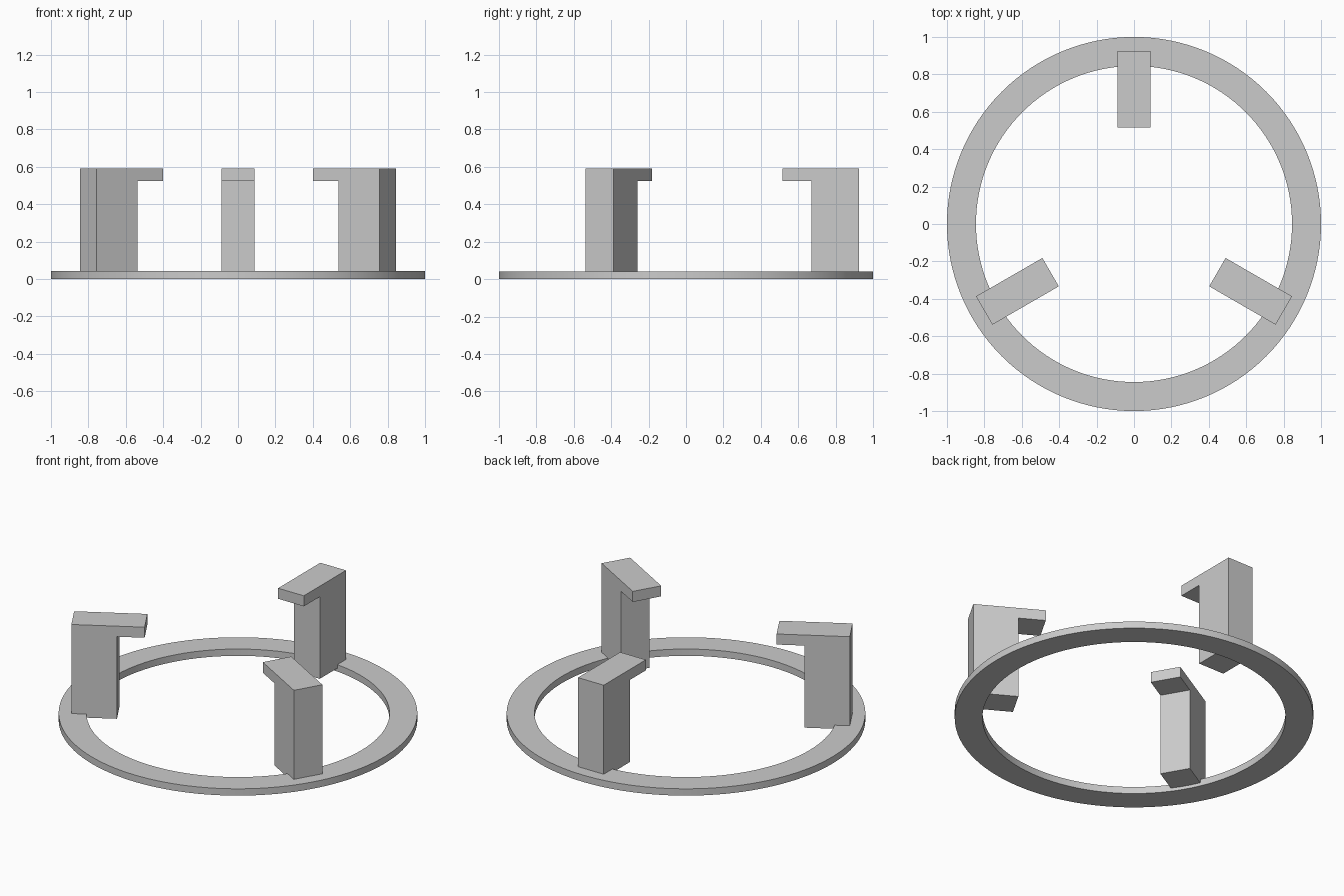
import bpy
import bmesh
import math
from mathutils import Matrix

cube = bpy.data.objects.get("Cube")
if cube:
    bpy.data.objects.remove(cube, do_unlink=True)

grey = bpy.data.materials.new("light grey")
grey.use_nodes = True
colour = (0.6, 0.6, 0.6, 1)
grey.diffuse_color = colour
grey.node_tree.nodes["Principled BSDF"].inputs["Base Color"].default_value = colour


def add_object(name, bm):
    bmesh.ops.recalc_face_normals(bm, faces=bm.faces)
    mesh = bpy.data.meshes.new(name)
    bm.to_mesh(mesh)
    bm.free()
    mesh.materials.append(grey)
    obj = bpy.data.objects.new(name, mesh)
    bpy.context.collection.objects.link(obj)
    return obj


# Flat base ring: a rectangular section spun around the z axis
def base_ring(inner, outer, height, segments):
    bm = bmesh.new()
    section = [(inner, 0), (outer, 0), (outer, height), (inner, height)]
    verts = [bm.verts.new((r, 0, z)) for r, z in section]
    edges = [bm.edges.new((verts[i], verts[i - 1])) for i in range(4)]
    bmesh.ops.spin(bm, geom=verts + edges, cent=(0, 0, 0), axis=(0, 0, 1),
                   angle=math.tau, steps=segments, use_merge=True)
    bmesh.ops.remove_doubles(bm, verts=bm.verts, dist=0.0001)
    return add_object("base_ring", bm)


# Hooked post: an L profile in the radial plane, extruded across its width
def hooked_post(name, angle, width):
    bm = bmesh.new()
    profile = [(0.67, 0.02), (0.925, 0.02), (0.925, 0.59),
               (0.515, 0.59), (0.515, 0.525), (0.67, 0.525)]
    face = bm.faces.new([bm.verts.new((-width / 2, y, z)) for y, z in profile])
    result = bmesh.ops.extrude_face_region(bm, geom=[face])
    moved = [v for v in result["geom"] if isinstance(v, bmesh.types.BMVert)]
    bmesh.ops.translate(bm, verts=moved, vec=(width, 0, 0))
    bm.transform(Matrix.Rotation(math.radians(angle), 4, "Z"))
    return add_object(name, bm)


ring = base_ring(0.845, 1.0, 0.042, 128)
for name, angle in (("back_post", 0), ("right_post", 120), ("left_post", 240)):
    hooked_post(name, angle, 0.175)

# Smooth the round walls, keep the rims sharp
bpy.ops.object.select_all(action="DESELECT")
ring.select_set(True)
bpy.context.view_layer.objects.active = ring
bpy.ops.object.shade_smooth_by_angle(angle=math.radians(30))
